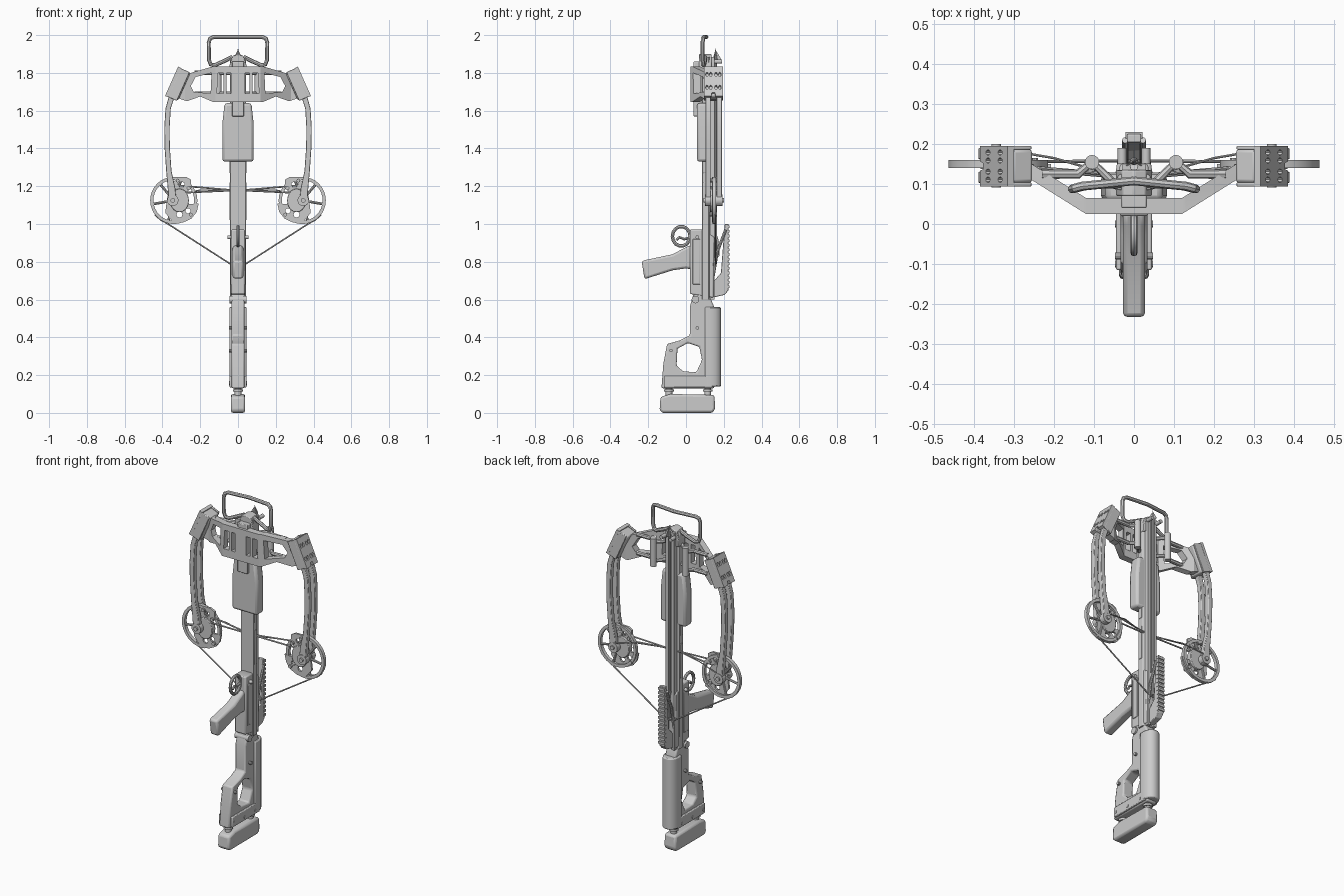
import bpy, bmesh, math
from mathutils import Vector, Matrix

if "Cube" in bpy.data.objects:
    bpy.data.objects.remove(bpy.data.objects["Cube"])

AX = {'x': lambda a, b, t: (t, a, b), 'y': lambda a, b, t: (a, t, b), 'z': lambda a, b, t: (a, b, t)}


def finish(name, bm, bevel=0.0, mirror=False):
    bmesh.ops.recalc_face_normals(bm, faces=bm.faces)
    me = bpy.data.meshes.new(name)
    bm.to_mesh(me)
    bm.free()
    ob = bpy.data.objects.new(name, me)
    bpy.context.collection.objects.link(ob)
    if bevel:
        m = ob.modifiers.new('bevel', 'BEVEL')
        m.width, m.segments, m.limit_method, m.angle_limit = bevel, 2, 'ANGLE', 0.6
    if mirror:
        ob.modifiers.new('mirror', 'MIRROR')
    return ob


def prism(name, axis, pts, lo, hi, holes=(), bevel=0.0, mirror=False, matrix=None, bend=None):
    """Extrude a flat outline (with optional holes) along one axis."""
    bm = bmesh.new()
    edges = []
    for loop in [pts, *holes]:
        vs = [bm.verts.new(AX[axis](a, b, lo)) for a, b in loop]
        edges += [bm.edges.new((vs[i - 1], vs[i])) for i in range(len(vs))]
    if holes:
        bmesh.ops.triangle_fill(bm, edges=edges, use_beauty=True)
    else:
        bm.faces.new(vs)
    ext = bmesh.ops.extrude_face_region(bm, geom=bm.faces[:])
    new = [g for g in ext['geom'] if isinstance(g, bmesh.types.BMVert)]
    bmesh.ops.translate(bm, verts=new, vec=AX[axis](0, 0, hi - lo))
    if bend:
        cuts, func = bend
        for c in cuts:
            bmesh.ops.bisect_plane(bm, geom=bm.verts[:] + bm.edges[:] + bm.faces[:],
                                   plane_co=(c, 0, 0), plane_no=(1, 0, 0))
        for v in bm.verts:
            v.co.y += func(v.co.x)
    if matrix:
        bm.transform(matrix)
    return finish(name, bm, bevel, mirror)


def box(name, x, y, z, bevel=0.004, mirror=False, matrix=None):
    return prism(name, 'z', [(x[0], y[0]), (x[1], y[0]), (x[1], y[1]), (x[0], y[1])],
                 z[0], z[1], bevel=bevel, mirror=mirror, matrix=matrix)


def cyl(name, a, b, r, r2=None, seg=16, mirror=False):
    a, b = Vector(a), Vector(b)
    bm = bmesh.new()
    rot = (b - a).to_track_quat('Z', 'Y').to_matrix().to_4x4()
    bmesh.ops.create_cone(bm, cap_ends=True, segments=seg, radius1=r, radius2=r if r2 is None else r2,
                          depth=(b - a).length, matrix=Matrix.Translation((a + b) / 2) @ rot)
    return finish(name, bm, 0, mirror)


def tube(name, pts, r, cyclic=False, mirror=False):
    cu = bpy.data.curves.new(name, 'CURVE')
    cu.dimensions, cu.bevel_depth, cu.bevel_resolution, cu.use_fill_caps = '3D', r, 2, True
    sp = cu.splines.new('POLY')
    sp.points.add(len(pts) - 1)
    for p, q in zip(sp.points, pts):
        p.co = (*q, 1)
    sp.use_cyclic_u = cyclic
    ob = bpy.data.objects.new(name, cu)
    me = bpy.data.meshes.new_from_object(ob)
    bpy.data.objects.remove(ob)
    ob = bpy.data.objects.new(name, me)
    bpy.context.collection.objects.link(ob)
    if mirror:
        ob.modifiers.new('mirror', 'MIRROR')
    return ob


def ring(cx, cy, r, n=12, sy=1.0):
    return [(cx + r * math.cos(2 * math.pi * i / n), cy + sy * r * math.sin(2 * math.pi * i / n)) for i in range(n)]


def sym(half):
    return half + [(-x, b) for x, b in reversed(half) if x > 0]


# Butt pad and its adjusting posts
prism('butt_pad', 'x', [(-.14, .01), (-.12, 0), (.14, 0), (.155, .02), (.15, .095), (-.08, .1), (-.135, .085)],
      -.038, .038, bevel=.012)
for y in (-.09, .115):
    cyl('butt_post', (0, y, .09), (0, y, .15), .018)
    cyl('butt_post_collar', (0, y, .112), (0, y, .125), .026)

# Thumbhole stock, cheek piece, neck
prism('stock', 'x', [(-.13, .13), (.15, .13), (.15, .56), (.12, .63), (.04, .63), (.02, .56), (.02, .41),
                     (-.03, .385), (-.1, .365), (-.12, .26)], -.034, .034,
      holes=[[(-.05, .25), (-.015, .22), (.055, .215), (.085, .28), (.07, .35), (.01, .37), (-.045, .34)]], bevel=.008)
prism('cheek_piece', 'z', sym([(.044, .10), (.046, .13), (.042, .155), (.03, .175), (.012, .185)]),
      .14, .56, bevel=.006)
box('stock_side_panel', (.03, .045), (-.115, .14), (.135, .195), .004, True)
cyl('neck_bolt', (-.045, .05, .6), (.045, .05, .6), .02)
for y, z in ((-.1, .16), (0, .155), (.06, .45), (-.08, .33), (.1, .155)):
    cyl('stock_screw', (-.048, y, z), (.048, y, z), .009, seg=10)

# Receiver, grip, trigger group
prism('receiver', 'x', [(.02, .63), (.145, .61), (.15, .93), (.085, .97), (.02, .97)], -.036, .036, bevel=.006)
box('receiver_panel', (.03, .04), (.035, .075), (.68, .92), .003, True)
prism('grip', 'x', [(-.235, .805), (-.22, .708), (-.07, .755), (.0, .765), (.03, .76), (.03, .89), (-.005, .875),
                    (-.07, .84)], -.028, .028, bevel=.012)
tube('trigger_guard', [(0, y, z) for y, z in ring(-.025, .935, .047, 14, 1.1)], .009, True)
tube('trigger', [(0, .03, .93), (0, -.01, .92), (0, -.035, .93), (0, -.05, .915)], .007)
cyl('safety_pin', (-.055, .06, .93), (.055, .06, .93), .01)
for z in (.68, .78):
    cyl('receiver_pin', (-.042, .11, z), (.042, .11, z), .008, seg=10)

# Toothed sight rail with its two supports
prism('sight_rail_base', 'x', [(.205, 1.0), (.225, 1.0), (.225, .65), (.205, .625), (.14, .61), (.14, .69),
                               (.185, .74)], -.018, .018, bevel=.003)
for i in range(14):
    box('rail_tooth', (-.021, .021), (.213, .231), (.66 + i * .0245, .674 + i * .0245), 0)
tube('sight_rail_strut', [(.022, .14, .7), (.022, .165, .85), (.022, .21, .97)], .008, mirror=True)

# Grooved barrel rail
prism('barrel_rail', 'z', sym([(.042, .085), (.042, .12), (.03, .127), (.03, .152), (.01, .152), (.007, .137)])[::-1],
      .6, 1.885, bevel=.002)
for z in (1.02, 1.27):
    box('rail_side_rib', (.038, .045), (.09, .115), (z, z + .2), .002, True)
prism('rail_end_cap', 'y', sym([(0, 1.9), (.03, 1.89), (.045, 1.84), (.045, 1.80), (0, 1.80)]), .07, .135, bevel=.004)
cyl('end_cap_post', (.03, .15, 1.86), (.03, .19, 1.86), .011, mirror=True)

# Fore-end
prism('fore_end', 'y', sym([(.083, 1.33), (.083, 1.53), (.071, 1.64)]), .058, .125, bevel=.014)
box('riser_mount', (-.032, .032), (.04, .1), (1.57, 1.86))

# Riser: pierced plate swept back toward the limbs
prism('riser', 'y', [(0, 1.835), (.13, 1.835), (.25, 1.8), (.31, 1.79), (.33, 1.67), (.27, 1.65), (.2, 1.675),
                     (.13, 1.645), (0, 1.645)], .025, .065,
      holes=[[(.14, 1.80), (.225, 1.778), (.25, 1.73), (.235, 1.7), (.145, 1.69)],
             [(.036, 1.8), (.06, 1.8), (.06, 1.69), (.036, 1.69)],
             [(.078, 1.8), (.105, 1.8), (.112, 1.69), (.078, 1.69)]],
      mirror=True, bend=((.12, .28), lambda x: .1 * min(max((x - .12) / .16, 0), 1)))
for z in (1.69, 1.8):
    tube('riser_brace', [(0, .085, z), (.05, .1, z), (.105, .155, z), (.14, .125, z), (.23, .125, z)], .012, mirror=True)
cyl('brace_bolt', (.105, .155, 1.66), (.105, .155, 1.825), .018, mirror=True)

# Foot stirrup
tube('foot_stirrup', [(.03, .1, 1.885), (.075, .1, 1.862), (.125, .095, 1.84), (.145, .09, 1.845), (.154, .088, 1.87),
                      (.155, .088, 1.96), (.148, .09, 1.982), (.13, .095, 1.99), (0, .108, 1.99)], .011, mirror=True)

# Limb pockets with slotted cover plates
M = Matrix.Translation((.317, .145, 1.74)) @ Matrix.Rotation(math.radians(-24), 4, 'Y')
box('limb_pocket', (-.035, .022), (-.042, .042), (-.08, .08), .008, True, M)
slots = [ring(y, z, .007, 8, 1.9) for y in (-.034, -.014, .014, .034) for z in (-.035, .04)]
prism('pocket_cover', 'x', [(-.051, -.085), (-.012, -.085), (-.008, -.065), (.008, -.065), (.012, -.085),
                            (.051, -.085), (.051, .085), (-.051, .085)], .02, .038, holes=slots, mirror=True, matrix=M)
for y in (-.051, .041):
    box('pocket_cheek', (-.03, .022), (y, y + .01), (-.083, .083), .003, True, M)

# Split limbs
outer = [(.325, 1.76), (.365, 1.68), (.384, 1.61), (.39, 1.51), (.389, 1.41), (.38, 1.28), (.372, 1.19), (.365, 1.1)]
inner = [(x - .028 - .012 * (z < 1.25), z - .01 * (z > 1.65)) for x, z in outer]
for y in (.103, .162):
    prism('limb', 'y', outer + inner[::-1], y, y + .028, bevel=.003, mirror=True)
    cyl('limb_tip', (.345, y - .002, 1.125), (.345, y + .03, 1.125), .03, mirror=True)
cyl('axle', (.345, .092, 1.125), (.345, .2, 1.125), .012, mirror=True)

# Wheels: rim, spokes and cam plates
CX, CZ = .34, 1.125
prism('wheel_rim', 'y', ring(CX, CZ, .125, 32), .14, .16, holes=[ring(CX, CZ, .108, 32)], mirror=True)
for deg in (-75, -10, 50, 110):
    a = math.radians(deg)
    tube('wheel_spoke', [(CX, .15, CZ), (CX + .115 * math.cos(a), .15, CZ + .115 * math.sin(a))], .007, mirror=True)
prism('cam_plate', 'y', [(.25, 1.235), (.275, 1.25), (.325, 1.25), (.35, 1.2), (.375, 1.14), (.385, 1.06), (.345, 1.01),
                         (.29, 1.008), (.245, 1.03), (.218, 1.065), (.208, 1.11), (.255, 1.105), (.285, 1.125),
                         (.282, 1.165), (.25, 1.185)], .138, .15,
      holes=[ring(.3, 1.21, .018, 10), ring(.265, 1.07, .014, 10), ring(.31, 1.05, .016, 10)], mirror=True)
prism('cam_track', 'y', ring(.31, 1.125, .05, 20, 1.25), .128, .162, bevel=.003, mirror=True)
for x, z in ((.262, 1.19), (.25, 1.05), (.32, 1.23)):
    cyl('cam_peg', (x, .125, z), (x, .165, z), .01, seg=10, mirror=True)

# Drawn string and crossing cables
tube('bow_string', [(.44, .155, 1.05), (.41, .155, 1.022), (.37, .155, 1.0), (.035, .158, .785), (0, .158, .775)],
     .004, mirror=True)
for s in (1, -1):
    tube('cable', [(s * .33, .148, 1.205), (s * .06, .125, 1.182), (-s * .06, .12, 1.176), (-s * .3, .14, 1.165)], .0045)
    tube('cable_yoke', [(s * .345, .19, 1.15), (s * .2, .165, 1.18), (s * .06, .125, 1.178)], .003)

# Loaded arrow with bladed head
cyl('arrow_shaft', (0, .157, .79), (0, .157, 1.87), .008, seg=10)
cyl('arrow_tip', (0, .157, 1.87), (0, .157, 1.928), .01, .001, 10)
for k in range(3):
    R = Matrix.Translation((0, .157, 0)) @ Matrix.Rotation(math.radians(90 + 120 * k), 4, 'Z')
    prism('arrow_blade', 'y', [(.004, 1.915), (.028, 1.875), (.026, 1.865), (.004, 1.875)], -.0015, .0015, matrix=R)
    prism('arrow_vane', 'y', [(.004, .95), (.02, .9), (.02, .83), (.004, .82)], -.001, .001, matrix=R)

# Smooth the round parts, keep edges crisp
for ob in bpy.context.scene.objects:
    ob.select_set(True)
    bpy.context.view_layer.objects.active = ob
bpy.ops.object.shade_smooth_by_angle(angle=math.radians(32))
